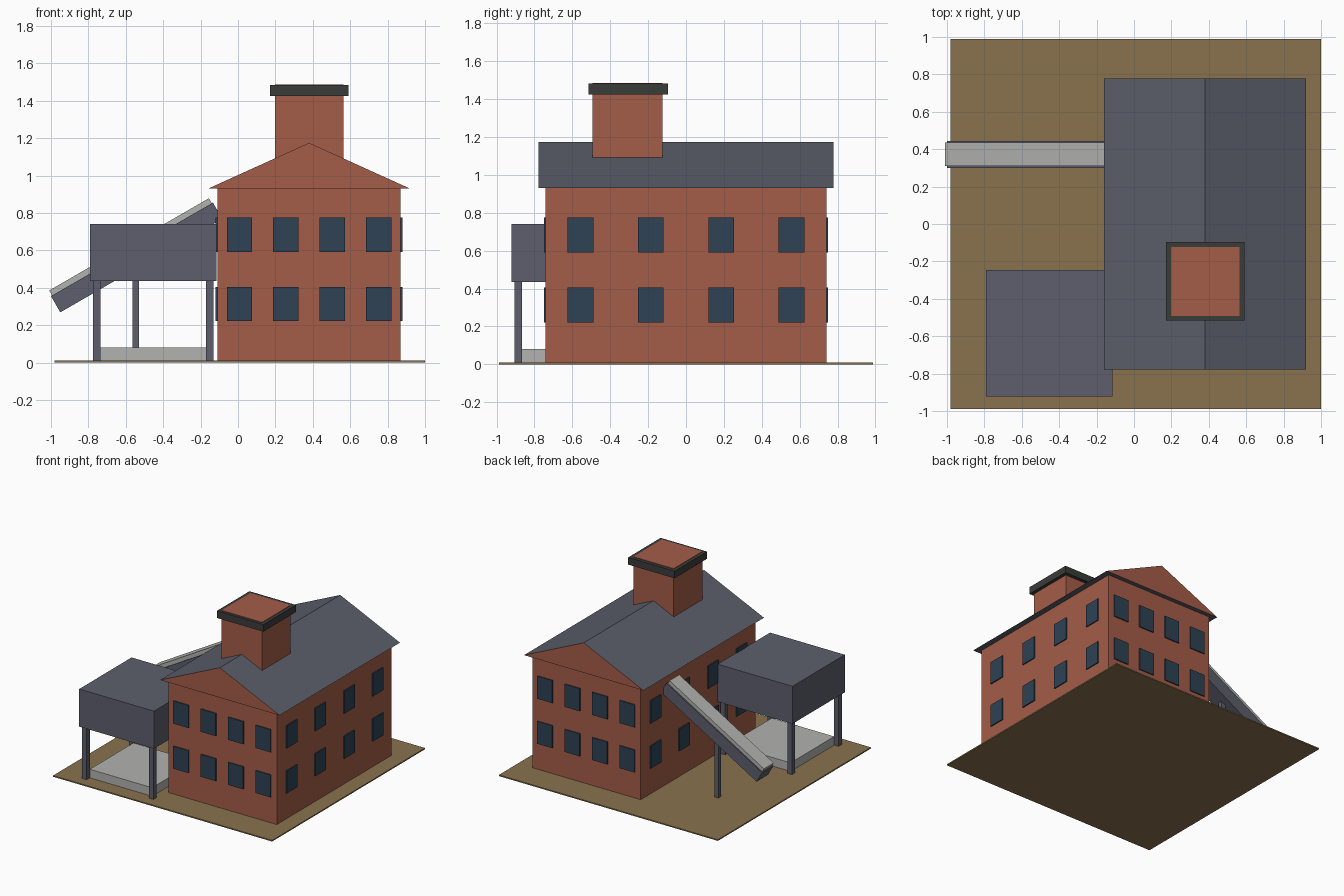
import bpy
import bmesh
from math import radians, sin, cos
from mathutils import Matrix

cube = bpy.data.objects.get("Cube")
if cube:
    bpy.data.objects.remove(cube, do_unlink=True)


def material(name, rgb):
    """Flat colour, given as sRGB 0-255 and stored as linear."""
    col = [((c / 255 + 0.055) / 1.055) ** 2.4 for c in rgb] + [1]
    m = bpy.data.materials.new(name)
    m.use_nodes = True
    m.diffuse_color = col
    m.node_tree.nodes["Principled BSDF"].inputs["Base Color"].default_value = col
    return m


BRICK = material("brick red", (164, 92, 72))
SLATE = material("roof slate", (90, 94, 105))
STEEL = material("steel grey", (93, 95, 108))
GLASS = material("window blue", (46, 66, 84))
SOOT = material("dark cap", (58, 60, 58))
PALE = material("pale grey", (178, 178, 176))
EARTH = material("earth brown", (138, 114, 79))


def finish(name, bm, *mats):
    bmesh.ops.recalc_face_normals(bm, faces=bm.faces)
    mesh = bpy.data.meshes.new(name)
    bm.to_mesh(mesh)
    bm.free()
    for m in mats:
        mesh.materials.append(m)
    obj = bpy.data.objects.new(name, mesh)
    bpy.context.collection.objects.link(obj)
    return obj


def box(name, x, y, z, mat, tilt=0):
    """Box from (min, max) ranges, optionally tilted about y at its centre."""
    bm = bmesh.new()
    size = [r[1] - r[0] for r in (x, y, z)]
    centre = [(r[0] + r[1]) / 2 for r in (x, y, z)]
    bmesh.ops.create_cube(bm, size=1, matrix=Matrix.Translation(centre)
                          @ Matrix.Rotation(tilt, 4, "Y") @ Matrix.Diagonal((*size, 1)))
    return finish(name, bm, mat)


def around(c, half):
    return (c - half, c + half)


# Ground and main building
X0, X1, Y = -0.11, 0.87, 0.742
MID = 0.38
box("ground", (-0.98, 1), (-0.988, 0.988), (0, 0.01), EARTH)
box("main_building", (X0, X1), (-Y, Y), (0.005, 0.93), BRICK)

# Gable roof: slate slopes and underside, brick end faces
bm = bmesh.new()
profile = [(-0.16, 0.93), (0.92, 0.93), (MID, 1.175)]
end = bm.faces.new([bm.verts.new((x, -0.778, z)) for x, z in profile])
new = bmesh.ops.extrude_face_region(bm, geom=[end])["geom"]
bmesh.ops.translate(bm, vec=(0, 1.556, 0),
                    verts=[v for v in new if isinstance(v, bmesh.types.BMVert)])
bm.normal_update()
for f in bm.faces:
    f.material_index = 1 if abs(f.normal.y) > 0.9 else 0
finish("gable_roof", bm, SLATE, BRICK)

# Chimney with a dark rim around its top
box("chimney", around(MID, 0.183), around(-0.308, 0.185), (1.0, 1.486), BRICK)
box("chimney_rim", around(MID, 0.21), around(-0.305, 0.21), (1.425, 1.483), SOOT)

# Windows: two rows of four on every wall
OUT, IN, HALF = 0.009, 0.0005, 0.068
for row, z in (("lower", (0.222, 0.405)), ("upper", (0.59, 0.775))):
    for i in range(4):
        wx = around(MID + (i - 1.5) * 0.248, HALF)
        wy = around((i - 1.5) * 0.371, HALF)
        tag = f"{row}_window_{i + 1}"
        box("front_" + tag, wx, (-Y - OUT, -Y + IN), z, GLASS)
        box("back_" + tag, wx, (Y - IN, Y + OUT), z, GLASS)
        box("right_" + tag, (X0 - OUT, X0 + IN), wy, z, GLASS)
        box("left_" + tag, (X1 - IN, X1 + OUT), wy, z, GLASS)

# Raised bin on four legs over a loading slab
CX, CY = -0.453, -0.583
box("raised_bin", around(CX, 0.338), around(CY, 0.338), (0.435, 0.742), STEEL)
box("loading_slab", around(CX, 0.282), around(CY, 0.282), (0.005, 0.08), PALE)
for sx, side in ((-1, "right"), (1, "left")):
    for sy, place in ((-1, "front"), (1, "back")):
        box(f"{place}_{side}_bin_leg", around(CX + sx * 0.302, 0.02),
            around(CY + sy * 0.302, 0.02), (0.005, 0.44), STEEL)

# Sloping conveyor with its belt and support leg
TILT = radians(30)
BX, BY, BZ = -0.542, 0.372, 0.562
box("conveyor_body", around(BX, 0.5), around(BY, 0.073), around(BZ, 0.05), STEEL, -TILT)
rise = 0.065
box("conveyor_belt", around(BX - rise * sin(TILT), 0.493), around(BY, 0.063),
    around(BZ + rise * cos(TILT), 0.016), PALE, -TILT)
box("conveyor_leg", around(-0.547, 0.018), around(BY, 0.018), (0.005, 0.55), STEEL)
